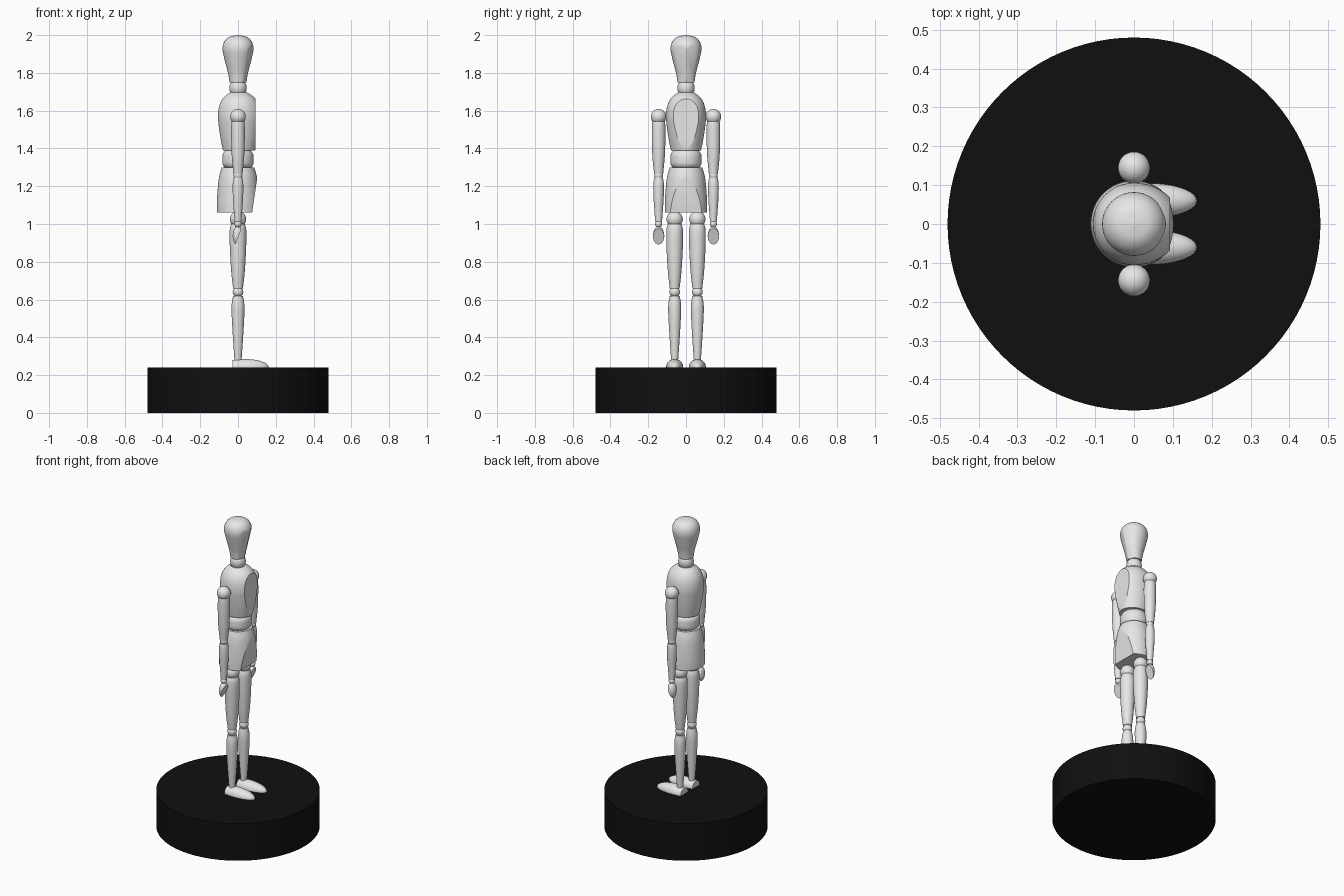
import bpy, bmesh, math
from mathutils import Vector, Matrix

cube = bpy.data.objects.get("Cube")
if cube:
    bpy.data.objects.remove(cube, do_unlink=True)


def material(name, value):
    m = bpy.data.materials.new(name)
    m.use_nodes = True
    col = (value, value, value, 1)
    m.diffuse_color = col
    m.node_tree.nodes["Principled BSDF"].inputs["Base Color"].default_value = col
    return m


PALE = material("pale grey", 0.8)
BLACK = material("black", 0.005)


def smooth_profile(pts, steps=5):
    """Catmull-Rom curve through (radius, height) points."""
    p = [Vector(q) for q in pts]
    p = [2 * p[0] - p[1]] + p + [2 * p[-1] - p[-2]]
    out = []
    for a, b, c, d in zip(p, p[1:], p[2:], p[3:]):
        for i in range(steps):
            t = i / steps
            out.append(0.5 * (2 * b + (c - a) * t + (2 * a - 5 * b + 4 * c - d) * t * t
                              + (3 * b - a - 3 * c + d) * t ** 3))
    return out + [p[-2]]


def lathe(pts, curved=True, sides=48):
    """Solid of revolution, closed flat at both ends."""
    prof = smooth_profile(pts) if curved else [Vector(q) for q in pts]
    prof = [Vector((0, prof[0].y))] + prof + [Vector((0, prof[-1].y))]
    bm = bmesh.new()
    vs = [bm.verts.new((max(q.x, 0), 0, q.y)) for q in prof]
    es = [bm.edges.new(pair) for pair in zip(vs, vs[1:])]
    bmesh.ops.spin(bm, geom=vs + es, axis=(0, 0, 1), cent=(0, 0, 0),
                   angle=math.tau, steps=sides)
    bmesh.ops.remove_doubles(bm, verts=bm.verts, dist=0.0002)
    bmesh.ops.recalc_face_normals(bm, faces=bm.faces)
    return bm


def ellipsoid(rx, ry, rz, z=0, x=0):
    bm = bmesh.new()
    bmesh.ops.create_uvsphere(bm, u_segments=40, v_segments=24, radius=1,
                              matrix=Matrix.Translation((x, 0, z)) @ Matrix.Diagonal((rx, ry, rz, 1)))
    return bm


def slice_off(bm, point, normal):
    """Cut away everything beyond a plane and cap the cut."""
    bmesh.ops.bisect_plane(bm, geom=bm.verts[:] + bm.edges[:] + bm.faces[:], dist=1e-5,
                           plane_co=point, plane_no=normal, clear_outer=True)
    bmesh.ops.holes_fill(bm, edges=[e for e in bm.edges if e.is_boundary])
    bmesh.ops.recalc_face_normals(bm, faces=bm.faces)


def add(name, bm, mat=PALE, y=0):
    me = bpy.data.meshes.new(name)
    bm.to_mesh(me)
    bm.free()
    me.materials.append(mat)
    ob = bpy.data.objects.new(name, me)
    bpy.context.collection.objects.link(ob)
    ob.location.y = y
    bpy.ops.object.select_all(action='DESELECT')
    ob.select_set(True)
    bpy.context.view_layer.objects.active = ob
    bpy.ops.object.shade_smooth_by_angle(angle=math.radians(24))
    return ob


def pair(name, build, y):
    for side, s in (("left", 1), ("right", -1)):
        add(side + "_" + name, build(), y=s * y)


# Round stand
add("stand", lathe([(0.48, 0), (0.48, 0.24)], curved=False, sides=96), BLACK)

# Head with two face planes meeting at a middle ridge
head = lathe([(0.045, 1.75), (0.053, 1.8), (0.071, 1.87), (0.082, 1.925),
              (0.073, 1.965), (0.045, 1.991), (0, 2.0)])
ridge_top, ridge_low = Vector((0.083, 0, 1.92)), Vector((0.044, 0, 1.75))
for s in (1, -1):
    across = Vector((-math.sin(0.45), s * math.cos(0.45), 0))
    n = across.cross(ridge_top - ridge_low)
    slice_off(head, ridge_top, n if n.x > 0 else -n)
add("head", head)
add("neck", ellipsoid(0.046, 0.046, 0.05, z=1.72))

# Chest, fuller and planed flat at the front
chest = lathe([(0.08, 1.39), (0.092, 1.45), (0.102, 1.52), (0.106, 1.575), (0.098, 1.63),
               (0.076, 1.67), (0.045, 1.695)])
for v in chest.verts:
    if v.co.x > 0:
        v.co.x *= 1.14
slice_off(chest, (0.093, 0, 1.5), (1, 0, 0))
add("chest", chest)

# Waist barrel
add("waist", lathe([(0.066, 1.295), (0.081, 1.315), (0.083, 1.345), (0.08, 1.37), (0.066, 1.392)]))

# Pelvis with a sloping front plane
pelvis = lathe([(0.086, 1.3), (0.1, 1.25), (0.108, 1.18), (0.112, 1.11), (0.112, 1.06)])
slice_off(pelvis, (0.101, 0, 1.24), (0.18, 0, -0.026))
add("pelvis", pelvis)

# Arms
ARM = 0.145
pair("shoulder_ball", lambda: ellipsoid(0.041, 0.041, 0.041, z=1.568), ARM)
pair("upper_arm", lambda: lathe([(0.03, 1.548), (0.035, 1.53), (0.036, 1.46),
                                 (0.033, 1.36), (0.024, 1.265)]), ARM)
pair("elbow_ball", lambda: ellipsoid(0.023, 0.023, 0.023, z=1.257), ARM)
pair("forearm", lambda: lathe([(0.023, 1.245), (0.028, 1.21), (0.027, 1.14), (0.018, 1.012)]), ARM)
pair("wrist_ball", lambda: ellipsoid(0.019, 0.019, 0.019, z=1.0), ARM)


def hand():
    bm = ellipsoid(0.028, 0.03, 0.051, z=0.937)
    slice_off(bm, (0.018, 0, 0.975), (0.09, 0, -0.034))
    return bm


pair("hand", hand, ARM)

# Legs
LEG = 0.06
pair("hip_ball", lambda: ellipsoid(0.043, 0.043, 0.043, z=1.025), LEG)
pair("thigh", lambda: lathe([(0.036, 1.0), (0.044, 0.965), (0.043, 0.87), (0.036, 0.75),
                             (0.026, 0.658)]), LEG)
pair("knee_ball", lambda: ellipsoid(0.028, 0.028, 0.028, z=0.64), LEG)
pair("shin", lambda: lathe([(0.026, 0.62), (0.033, 0.58), (0.034, 0.53), (0.027, 0.4),
                            (0.019, 0.285)]), LEG)
pair("ankle_ball", lambda: ellipsoid(0.019, 0.019, 0.019, z=0.283), LEG)


def foot():
    bm = ellipsoid(0.125, 0.045, 0.042, z=0.243, x=0.037)
    slice_off(bm, (0, 0, 0.24), (0, 0, -1))
    slice_off(bm, (-0.03, 0, 0.25), (-1, 0, 0))
    return bm


pair("foot", foot, LEG)
